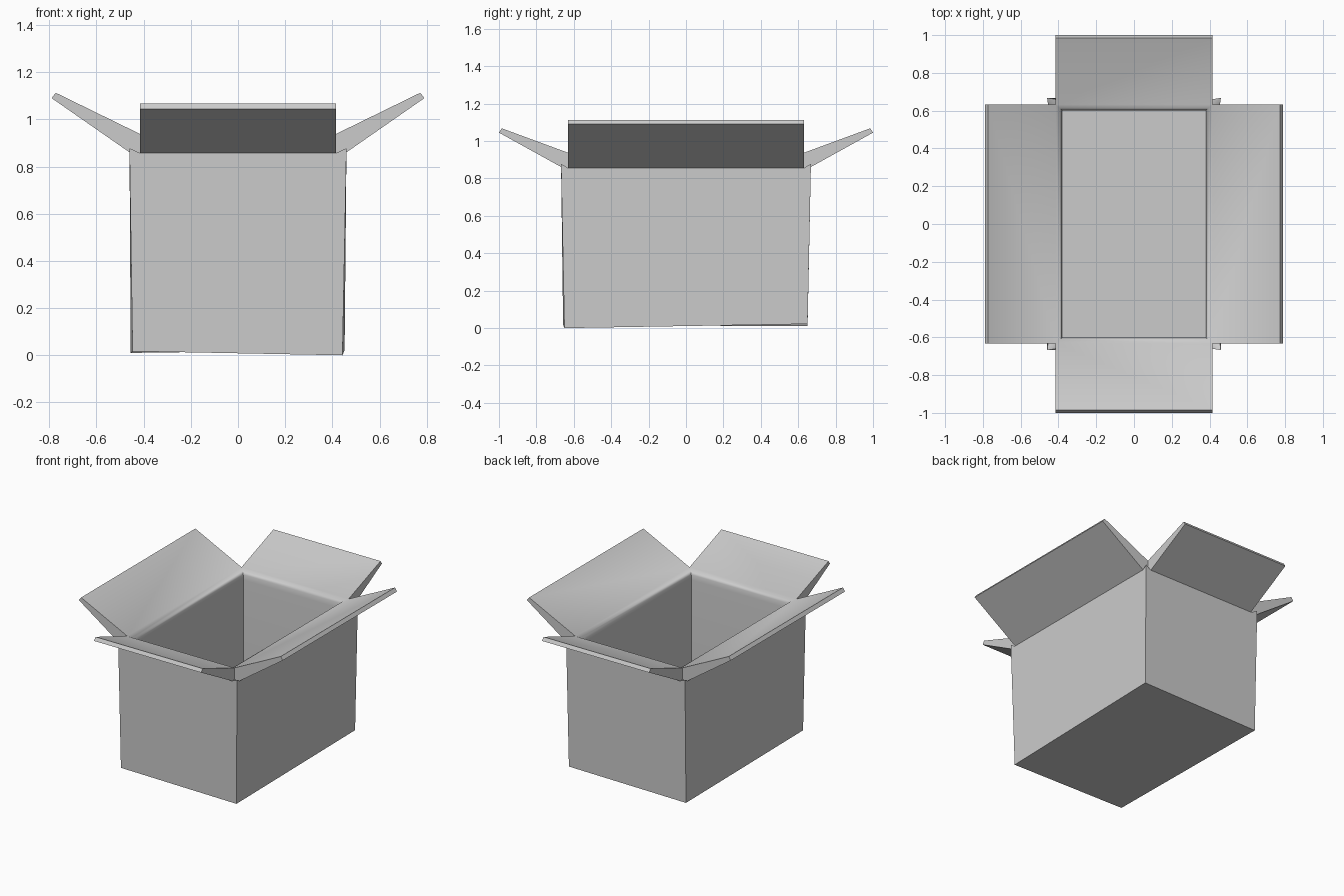
import bpy, bmesh, math

old = bpy.data.objects.get("Cube")
if old:
    bpy.data.objects.remove(old, do_unlink=True)

# Plain grey card
card = bpy.data.materials.new("grey_card")
card.use_nodes = True
GREY = (0.6, 0.6, 0.6, 1)
card.diffuse_color = GREY
card.node_tree.nodes["Principled BSDF"].inputs["Base Color"].default_value = GREY

# Section points for one corner, mirrored to all four
POINTS = {
    "floor": (0.378, 0.600, 0.05),
    "wall": (0.380, 0.602, 0.87),
    "rim_low": (0.383, 0.605, 0.905),
    "rim": (0.391, 0.612, 0.926),
    "valley": (0.415, 0.632, 0.938),
    "y_tip_in": (0.415, 0.985, 1.068),
    "y_tip_out": (0.415, 1.0, 1.045),
    "y_hinge": (0.415, 0.66, 0.857),
    "x_tip_in": (0.773, 0.632, 1.113),
    "x_tip_out": (0.79, 0.632, 1.09),
    "x_hinge": (0.455, 0.632, 0.857),
    "pit": (0.415, 0.632, 0.857),
    "corner": (0.46, 0.668, 0.878),
}
INNER = ["floor", "wall", "rim_low", "rim", "valley"]
# The base corners are slightly uneven
BASE = {(1, -1): (0.443, 0.65, 0), (1, 1): (0.452, 0.65, 0.022),
        (-1, -1): (0.447, 0.657, 0.017), (-1, 1): (0.455, 0.65, 0.01)}
SIGNS = (-1, 1)
CORNERS = [(-1, -1), (1, -1), (1, 1), (-1, 1)]

bm = bmesh.new()
v = {}
for sx, sy in CORNERS:
    for name, (x, y, z) in POINTS.items():
        v[name, sx, sy] = bm.verts.new((sx * x, sy * y, z))
    x, y, z = BASE[sx, sy]
    v["base", sx, sy] = bm.verts.new((sx * x, sy * y, z))


def side_face(axis, side, names):
    """Face across one side: names at one end, then back along the other."""
    def key(n, end):
        return (n, side, end) if axis == "x" else (n, end, side)
    ring = [key(n, -1) for n in names] + [key(n, 1) for n in reversed(names)]
    bm.faces.new([v[k] for k in ring])


# Walls and flaps on all four sides
for axis in "xy":
    chain = INNER + [axis + "_tip_in", axis + "_tip_out", axis + "_hinge"]
    for side in SIGNS:
        for pair in zip(chain, chain[1:]):
            side_face(axis, side, pair)
        side_face(axis, side, ["base", "corner", axis + "_hinge"])

# Flap ends and the notched corner tops
for c in CORNERS:
    for axis in "xy":
        ends = ["valley", axis + "_tip_in", axis + "_tip_out", axis + "_hinge", "pit"]
        bm.faces.new([v[(n, *c)] for n in ends])
    for axis in "xy":
        bm.faces.new([v[(n, *c)] for n in ("pit", axis + "_hinge", "corner")])

# Inner floor and underside
for name in ("floor", "base"):
    bm.faces.new([v[(name, *c)] for c in CORNERS])

bmesh.ops.recalc_face_normals(bm, faces=bm.faces[:])
mesh = bpy.data.meshes.new("open_box")
bm.to_mesh(mesh)
bm.free()
mesh.materials.append(card)
box = bpy.data.objects.new("open_box", mesh)
bpy.context.collection.objects.link(box)

# Soft inner rim, sharp everywhere else
bpy.ops.object.select_all(action="DESELECT")
box.select_set(True)
bpy.context.view_layer.objects.active = box
bpy.ops.object.shade_smooth_by_angle(angle=math.radians(45))
